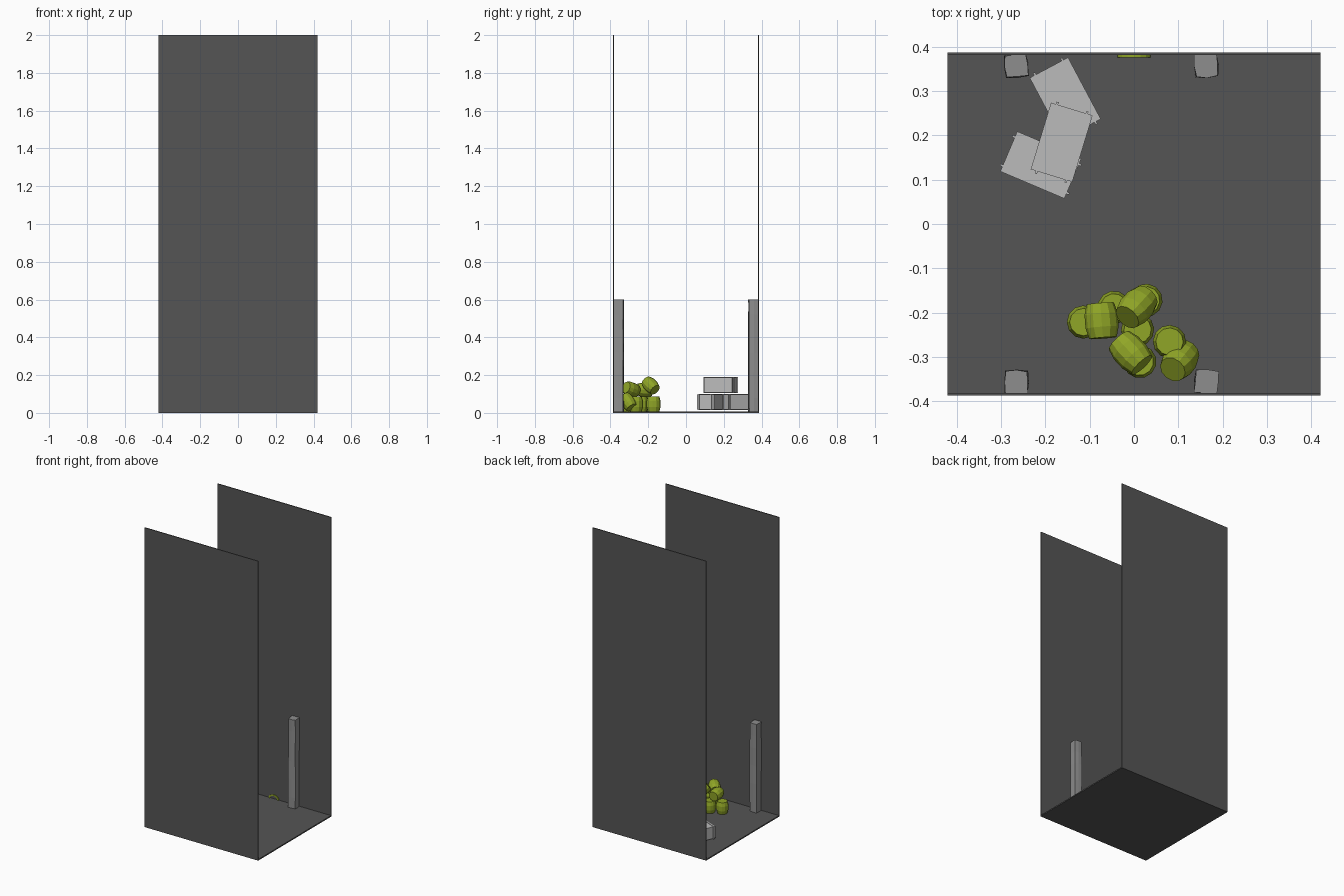
import bpy, bmesh, math, random
from mathutils import Matrix, Vector

if "Cube" in bpy.data.objects:
    bpy.data.objects.remove(bpy.data.objects["Cube"])

random.seed(4)


def material(name, rgb):
    m = bpy.data.materials.new(name)
    m.diffuse_color = (*rgb, 1)
    m.use_nodes = True
    m.node_tree.nodes["Principled BSDF"].inputs["Base Color"].default_value = m.diffuse_color
    return m


DARK = material("dark_stone", (0.09, 0.09, 0.09))
STONE = material("pillar_stone", (0.27, 0.27, 0.27))
PALE = material("crate_grey", (0.5, 0.5, 0.5))
GREEN = material("barrel_green", (0.28, 0.38, 0.02))


def finish(bm, name, mat, matrix=Matrix()):
    bmesh.ops.recalc_face_normals(bm, faces=bm.faces)
    me = bpy.data.meshes.new(name)
    bm.to_mesh(me)
    bm.free()
    me.materials.append(mat)
    ob = bpy.data.objects.new(name, me)
    ob.matrix_world = matrix
    bpy.context.collection.objects.link(ob)
    return ob


def add_box(bm, size, loc=(0, 0, 0)):
    bmesh.ops.create_cube(bm, size=1, matrix=Matrix.Translation(loc) @ Matrix.Diagonal((*size, 1)))


def loft(bm, rings, closed=False):
    """Skin equal-length point rings, capping the ends unless closed."""
    vs = [[bm.verts.new(p) for p in r] for r in rings]
    n = len(vs[0])
    pairs = list(zip(vs, vs[1:])) + ([(vs[-1], vs[0])] if closed else [])
    for a, b in pairs:
        for i in range(n):
            bm.faces.new((a[i], a[(i + 1) % n], b[(i + 1) % n], b[i]))
    if not closed:
        bm.faces.new(vs[0][::-1])
        bm.faces.new(vs[-1])


# Floor and the two tall side walls
bm = bmesh.new()
add_box(bm, (0.84, 0.77, 0.008), (0, 0, 0.004))
finish(bm, "floor", DARK)
for name, s in (("front_wall", -1), ("back_wall", 1)):
    bm = bmesh.new()
    add_box(bm, (0.84, 0.006, 2), (0, s * 0.384, 1))
    finish(bm, name, DARK)


# Rough square pillars, slightly uneven along their height
def pillar(x, y):
    bm = bmesh.new()
    rings = []
    for z in (0.004, 0.08, 0.2, 0.32, 0.44, 0.52, 0.6):
        ring = []
        for k in range(8):
            a = k * math.pi / 4 + math.pi / 4
            r = 0.035 if k % 2 == 0 else 0.0265
            r += random.uniform(-0.002, 0.002)
            ring.append((r * math.cos(a), r * math.sin(a), z))
        rings.append(ring)
    loft(bm, rings)
    finish(bm, "pillar", STONE,
           Matrix.Translation((x, y, 0)) @ Matrix.Rotation(random.uniform(-0.1, 0.1), 4, 'Z'))


for px in (-0.265, 0.163):
    for py in (-0.356, 0.357):
        pillar(px, py)


# Crates with two thin straps running round the long direction
def crate(x, y, z, deg):
    bm = bmesh.new()
    add_box(bm, (0.157, 0.098, 0.079))
    for s in (-1, 1):
        add_box(bm, (0.169, 0.005, 0.085), (0, s * 0.035, 0))
    finish(bm, "crate", PALE,
           Matrix.Translation((x, y, z)) @ Matrix.Rotation(math.radians(deg), 4, 'Z'))


crate(-0.155, 0.283, 0.057, -62)
crate(-0.21, 0.133, 0.057, -23)
crate(-0.163, 0.184, 0.147, 73)


# Twelve-sided barrels with a bulging profile, aimed along an axis
def barrel(loc, axis=(0, 0, 1), spin=0.0):
    bm = bmesh.new()
    profile = ((0.031, -0.039), (0.0375, -0.015), (0.0375, 0.015), (0.031, 0.039))
    loft(bm, [[(r * math.cos(k * math.pi / 6), r * math.sin(k * math.pi / 6), z)
               for k in range(12)] for r, z in profile])
    aim = Vector(axis).to_track_quat('Z', 'Y').to_matrix().to_4x4()
    finish(bm, "barrel", GREEN,
           Matrix.Translation(loc) @ aim @ Matrix.Rotation(spin, 4, 'Z'))


# Bottom layer of upright barrels
for i, (x, y) in enumerate(((-0.114, -0.221), (-0.045, -0.188), (0.027, -0.172),
                            (0.008, -0.238), (0.013, -0.31), (0.08, -0.265))):
    barrel((x, y, 0.047), spin=i * 0.2)
# Fallen barrels stacked on top and leaning
barrel((-0.073, -0.218, 0.122), (0.08, -1, 0.05))
barrel((0.006, -0.187, 0.145), (-0.55, -0.6, 0.6))
barrel((-0.008, -0.29, 0.125), (0.65, -0.7, 0.25))
barrel((0.103, -0.308, 0.058), (-0.4, -0.5, 0.75))

# Small green arch at the foot of the back wall
bm = bmesh.new()
rings = []
for k in range(9):
    a = k * math.pi / 8
    c, s = math.cos(a), math.sin(a)
    rings.append([(r * c, y, 0.006 + r * s * 0.8)
                  for r, y in ((0.028, 0.383), (0.038, 0.383), (0.038, 0.375), (0.028, 0.375))])
loft(bm, rings)
finish(bm, "wall_arch", GREEN)
